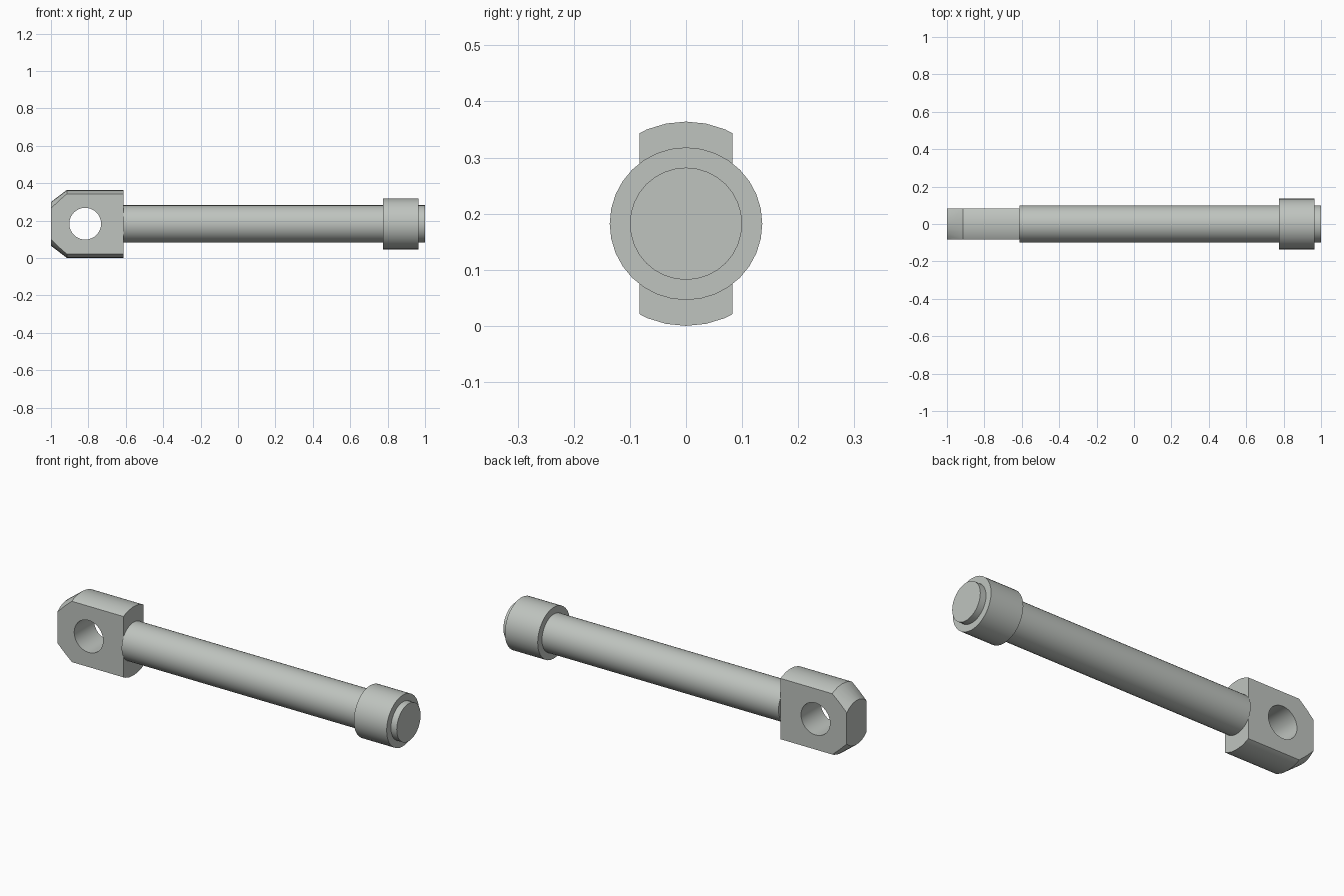
import bpy, bmesh, math
from mathutils import Vector

if "Cube" in bpy.data.objects:
    bpy.data.objects.remove(bpy.data.objects["Cube"], do_unlink=True)

AXIS_Z = 0.182      # height of the long axis
SIDES = 32

steel = bpy.data.materials.new("brushed steel")
steel.use_nodes = True
COLOUR = (0.52, 0.55, 0.52, 1.0)
steel.diffuse_color = COLOUR
steel.node_tree.nodes["Principled BSDF"].inputs["Base Color"].default_value = COLOUR


def lathe(profile):
    """Closed solid of revolution about the long axis from (x, radius) points."""
    bm = bmesh.new()
    rings = []
    for x, r in profile:
        rings.append([bm.verts.new((x, r * math.sin(a), AXIS_Z + r * math.cos(a)))
                      for a in (2 * math.pi * i / SIDES for i in range(SIDES))])
    for a, b in zip(rings, rings[1:]):
        for i in range(SIDES):
            j = (i + 1) % SIDES
            bm.faces.new((a[i], a[j], b[j], b[i]))
    bm.faces.new(rings[0])
    bm.faces.new(rings[-1])
    bmesh.ops.recalc_face_normals(bm, faces=bm.faces)
    return bm


def make_object(name, bm):
    mesh = bpy.data.meshes.new(name)
    bm.to_mesh(mesh)
    bm.free()
    mesh.materials.append(steel)
    obj = bpy.data.objects.new(name, mesh)
    bpy.context.collection.objects.link(obj)
    return obj


def activate(obj):
    bpy.ops.object.select_all(action='DESELECT')
    obj.select_set(True)
    bpy.context.view_layer.objects.active = obj


# Eye end: chamfered round bar milled flat on both sides
bm = lathe([(-1.0, 0.117), (-0.915, 0.182), (-0.612, 0.182)])
for side in (-1, 1):
    cut = bmesh.ops.bisect_plane(
        bm, geom=bm.verts[:] + bm.edges[:] + bm.faces[:],
        plane_co=Vector((0, side * 0.083, 0)), plane_no=Vector((0, side, 0)),
        clear_outer=True)
    rim = [e for e in cut["geom_cut"] if isinstance(e, bmesh.types.BMEdge)]
    bmesh.ops.contextual_create(bm, geom=rim)
bmesh.ops.recalc_face_normals(bm, faces=bm.faces)
eye_end = make_object("eye_end", bm)

# Cross hole through the flats
bpy.ops.mesh.primitive_cylinder_add(vertices=SIDES, radius=0.085, depth=0.5,
                                    location=(-0.817, 0, AXIS_Z + 0.001),
                                    rotation=(math.pi / 2, 0, 0))
cutter = bpy.context.object
cutter.name = "hole_cutter"
cutter.hide_render = True
cutter.data.materials.append(steel)
activate(eye_end)
hole = eye_end.modifiers.new("cross hole", 'BOOLEAN')
hole.operation = 'DIFFERENCE'
hole.solver = 'EXACT'
hole.object = cutter
bpy.ops.object.modifier_apply(modifier=hole.name)
bpy.data.objects.remove(cutter, do_unlink=True)

# Shaft with its collar and short tip
shaft = make_object("shaft_with_collar", lathe([
    (-0.612, 0.1), (0.774, 0.1), (0.774, 0.136),
    (0.966, 0.136), (0.966, 0.1), (1.0, 0.1)]))

for part in (eye_end, shaft):
    activate(part)
    bpy.ops.object.shade_smooth_by_angle(angle=math.radians(30))
